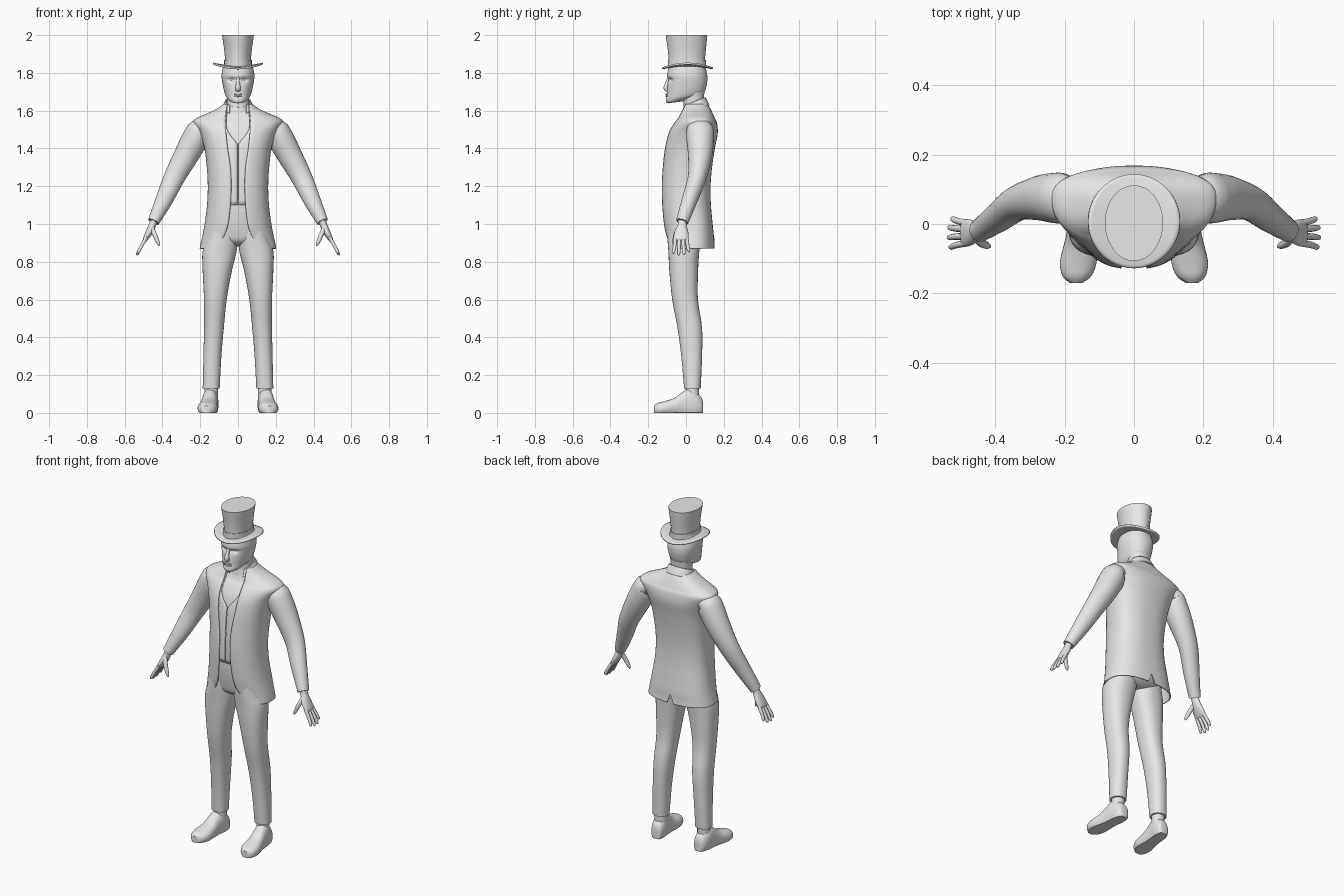
import bpy
import bmesh
import math
from mathutils import Vector

if "Cube" in bpy.data.objects:
    bpy.data.objects.remove(bpy.data.objects["Cube"], do_unlink=True)

grey = bpy.data.materials.new("plain grey")
grey.use_nodes = True
grey.diffuse_color = (0.8, 0.8, 0.8, 1)
grey.node_tree.nodes["Principled BSDF"].inputs["Base Color"].default_value = (0.8, 0.8, 0.8, 1)

parts = []


def spline(keys, steps=4):
    """Smooth interpolation through rows of numbers."""
    out = []
    for i in range(len(keys) - 1):
        a, b, c, d = (keys[max(0, min(len(keys) - 1, j))] for j in range(i - 1, i + 3))
        for s in range(steps):
            t = s / steps
            out.append(tuple(
                q + t * ((r - p) / 2 + t * (p - 2.5 * q + 2 * r - e / 2 + t * (1.5 * (q - r) + (e - p) / 2)))
                for p, q, r, e in zip(a, b, c, d)))
    return out + [tuple(keys[-1])]


def loft(name, rows, closed=True, caps=True, mirror=False, thick=0):
    """Skin between rows of points."""
    bm = bmesh.new()
    rings = [[bm.verts.new(p) for p in row] for row in rows]
    n = len(rings[0])
    for lo, hi in zip(rings, rings[1:]):
        for i in range(n if closed else n - 1):
            j = (i + 1) % n
            bm.faces.new((lo[i], lo[j], hi[j], hi[i]))
    if closed and caps:
        bm.faces.new(rings[0][::-1])
        bm.faces.new(rings[-1])
        bmesh.ops.recalc_face_normals(bm, faces=bm.faces)
    mesh = bpy.data.meshes.new(name)
    bm.to_mesh(mesh)
    bm.free()
    mesh.materials.append(grey)
    obj = bpy.data.objects.new(name, mesh)
    bpy.context.collection.objects.link(obj)
    if thick:
        mod = obj.modifiers.new("Thickness", "SOLIDIFY")
        mod.thickness = thick
        mod.offset = -1
    if mirror:
        obj.modifiers.new("Mirror", "MIRROR")
    parts.append(obj)
    return obj


def power(v, p):
    return math.copysign(abs(v) ** (2 / p), v)


def section(w, yf, yb, yc, zf, zb, p=2.3, gap=0, n=48, cx=0):
    """Horizontal oval, starting at the front, with an optional front gap."""
    t0 = math.asin(min(1, (max(gap, 0) / w)) ** (p / 2)) if gap else 0
    pts = []
    for i in range(n):
        t = t0 + (2 * math.pi - 2 * t0) * i / (n - 1 if gap else n)
        c = -power(math.cos(t), p)
        y = yc + c * ((yb - yc) if c > 0 else (yc - yf))
        pts.append(Vector((cx + w * power(math.sin(t), p), y, zf + (zb - zf) * (y - yf) / (yb - yf))))
    return pts


def tube(name, keys, n=20, mirror=True):
    """Tube along x, y, z with a radius sideways and a radius in thickness."""
    path = spline(keys)
    rows = []
    for i, k in enumerate(path):
        t = (Vector(path[min(i + 1, len(path) - 1)][:3]) - Vector(path[max(i - 1, 0)][:3])).normalized()
        u = Vector((0, 1, 0))
        u = (u - t * u.dot(t)).normalized()
        v = t.cross(u)
        rows.append([Vector(k[:3]) + u * k[3] * math.cos(a) + v * k[4] * math.sin(a)
                     for a in (2 * math.pi * j / n for j in range(n))])
    return loft(name, rows, mirror=mirror)


# Coat: height, half width, front, back, widest depth, front opening
coat = [(.87, .203, -.095, .15, .03, .14), (.90, .197, -.10, .148, .03, .10),
        (.94, .188, -.11, .147, .03, .072), (1.0, .177, -.12, .141, .03, .052),
        (1.1, .164, -.128, .132, .02, .04), (1.2, .16, -.13, .13, .02, .036),
        (1.3, .165, -.125, .138, .03, .04), (1.4, .178, -.115, .153, .04, .055),
        (1.48, .203, -.096, .168, .055, .063), (1.535, .237, -.065, .164, .075, .065),
        (1.56, .222, -.045, .153, .075, .065), (1.585, .165, -.034, .142, .07, .065),
        (1.61, .112, -.025, .13, .06, .062), (1.635, .078, -.018, .115, .05, .058)]
rows = [section(w, yf, yb, yc, z, z, 2.4, g, 73) for z, w, yf, yb, yc, g in spline(coat)]
for row in rows:
    for p in row:
        # back vent
        if p.y > 0 and abs(p.x) < .018:
            p.z = max(p.z, .925 - 3 * abs(p.x))
loft("coat", rows, closed=False, thick=.006)

# Coat collar
loft("coat_collar", [section(*k, 2.2, .045) for k in spline([
    (.085, -.03, .125, .05, 1.585, 1.63), (.076, -.022, .112, .05, 1.61, 1.655),
    (.068, -.016, .102, .05, 1.625, 1.672)])], closed=False, thick=.006)


def inset(d, low):
    return [(z, w - d, yf + d, yb - d, yc) for z, w, yf, yb, yc, g in spline(coat) if z > low]


# Waistcoat with a deep rounded neckline
rows = []
for z, w, yf, yb, yc in inset(.009, 1.09):
    g = .002 if z < 1.44 else .06 * min(1, (z - 1.435) / .07) ** .6
    rows.append(section(w, yf, yb, yc, z, z, 2.4, g, 73))
loft("waistcoat", rows, closed=False, thick=.004)

# Shirt and its standing collar
loft("shirt", [section(w, yf, yb, yc, z, z, 2.4) for z, w, yf, yb, yc in inset(.017, 1.05)])
loft("shirt_collar", [section(*k) for k in spline([
    (.066, -.02, .10, .045, 1.59, 1.63), (.063, -.014, .098, .045, 1.618, 1.668)])])

# Trousers
legs = [(.13, .097, .187, -.01, .078), (.3, .088, .183, -.025, .085),
        (.45, .075, .18, -.045, .085), (.6, .06, .18, -.073, .063),
        (.75, .033, .187, -.088, .064), (.85, .008, .188, -.093, .07),
        (.92, .001, .168, -.098, .08), (1.0, .001, .152, -.10, .09)]
loft("trouser_legs", [section((b - a) / 2, yf, yb, (yf + yb) / 2, z, z, 2.3, n=32, cx=(a + b) / 2)
                      for z, a, b, yf, yb in spline(legs)], mirror=True)
loft("trouser_seat", [section(w, yf, yb, 0, z, z) for z, w, yf, yb in spline([
    (.885, .07, -.05, .06), (.91, .13, -.085, .10), (.96, .155, -.10, .12),
    (1.05, .15, -.113, .115), (1.13, .145, -.115, .11)])])

# Shoes: depth, half width, height
shoe = [(.09, .016, .05), (.083, .03, .08), (.055, .04, .11), (.02, .042, .13), (-.02, .042, .11),
        (-.06, .047, .08), (-.11, .053, .063), (-.15, .042, .052), (-.17, .018, .038)]
rows = []
for y, w, h in spline(shoe):
    cx = .14 + .027 * (.09 - y) / .26
    rows.append([Vector((cx + w * power(math.cos(a), 2.4), y,
                         max(0, .4 * h + .6 * h * power(math.sin(a), 2.2))))
                 for a in (2 * math.pi * i / 28 for i in range(28))])
loft("shoes", rows, mirror=True)
loft("ankles", [section(.036, -.002, .07, .034, z, z, 2, n=24, cx=.142) for z in (.07, .16)], mirror=True)

# Sleeves
tube("sleeves", [(.15, .075, 1.50, .05, .03), (.203, .075, 1.50, .07, .058),
                 (.225, .075, 1.455, .073, .07), (.27, .075, 1.37, .065, .066),
                 (.335, .06, 1.25, .05, .056), (.39, .02, 1.13, .042, .046),
                 (.447, -.02, 1.012, .033, .031)], n=28)

# Hands with four fingers and a thumb
tube("palms", [(.44, -.018, 1.03, .024, .02), (.453, -.02, .995, .024, .019),
               (.468, -.024, .96, .036, .019), (.488, -.026, .925, .04, .014),
               (.494, -.026, .912, .034, .009)])
for label, y, reach in (("index", -.055, .9), ("middle", -.035, 1), ("ring", -.015, .97), ("little", .003, .8)):
    dx, dz, dy = .05 * reach, -.085 * reach, .2 * (y + .026)
    tube(label + "_fingers", [(.484, y, .93, .01, .01), (.49 + dx / 2, y + dy, .92 + dz / 2, .0095, .0095),
                              (.487 + dx * .9, y + dy * 2, .92 + dz * .9, .008, .008),
                              (.487 + dx, y + dy * 2, .92 + dz, .003, .003)], n=10)
tube("thumbs", [(.458, -.035, .985, .012, .012), (.442, -.053, .945, .013, .012),
                (.425, -.062, .905, .01, .01), (.416, -.065, .884, .004, .004)], n=12)

# Neck and head
loft("neck", [section(*k) for k in spline([(.062, -.018, .10, .04, 1.58, 1.60),
                                           (.058, -.012, .095, .04, 1.64, 1.66),
                                           (.062, -.02, .098, .04, 1.69, 1.70)])])
head = [(.018, -.08, -.01, -.045, 1.641, 1.65), (.04, -.1, .03, -.035, 1.64, 1.665),
        (.06, -.106, .075, -.005, 1.655, 1.682), (.07, -.101, .098, .005, 1.68, 1.70),
        (.077, -.1, .107, .01, 1.71, 1.725), (.083, -.096, .112, .01, 1.745, 1.75),
        (.086, -.094, .113, .01, 1.765, 1.77), (.087, -.1, .112, .01, 1.785, 1.79),
        (.082, -.094, .106, .01, 1.82, 1.82), (.072, -.088, .098, .01, 1.85, 1.85)]
rows = [section(*k, 2.2, n=64) for k in spline(head)]
for row in rows:
    for p in row:
        # eye sockets
        if p.y < 0:
            p.y += .013 * math.exp(-((abs(p.x) - .034) / .016) ** 2 - ((p.z - 1.762) / .011) ** 2)
loft("head", rows)
tube("nose", [(0, -.09, 1.778, .008, .008), (0, -.1, 1.745, .01, .01), (0, -.106, 1.72, .013, .014),
              (0, -.1, 1.705, .008, .012)], n=14, mirror=False)
for label, z in (("upper_lip", 1.687), ("lower_lip", 1.678)):
    loft(label, [[Vector((x, -.099 - .005 * (1 - (x / .026) ** 2) + r * math.cos(a), z + r * math.sin(a)))
                  for a in (math.pi * j / 5 for j in range(10))]
                 for x, r in ((-.025, .001), (-.015, .004), (0, .005), (.015, .004), (.025, .001))])

# Top hat
loft("hat_crown", [section(*k, 2, n=56) for k in spline([
    (.071, -.094, .105, .005, 1.825, 1.825), (.069, -.092, .101, .005, 1.87, 1.87),
    (.073, -.096, .105, .005, 1.92, 1.92), (.08, -.103, .11, .005, 1.97, 1.97),
    (.084, -.107, .112, .005, 2.0, 2.0)])])
loft("hat_band", [section(.073, -.096, .107, .005, z, z, 2, n=56) for z in (1.832, 1.868)])
rows = []
for s in (1, .8, .6, .4, .2, 0):
    rows.append([Vector(((.066 + .066 * s) * math.sin(a), .008 - (.093 + .043 * s) * math.cos(a),
                         1.836 - .008 * s + (.006 + .02 * s) * math.sin(a) ** 2))
                 for a in (2 * math.pi * i / 56 for i in range(56))])
loft("hat_brim", rows, caps=False, thick=.009)

# Smooth shading that keeps hard edges
bpy.ops.object.select_all(action="DESELECT")
for obj in parts:
    obj.select_set(True)
bpy.context.view_layer.objects.active = parts[0]
bpy.ops.object.shade_smooth_by_angle(angle=math.radians(40))
